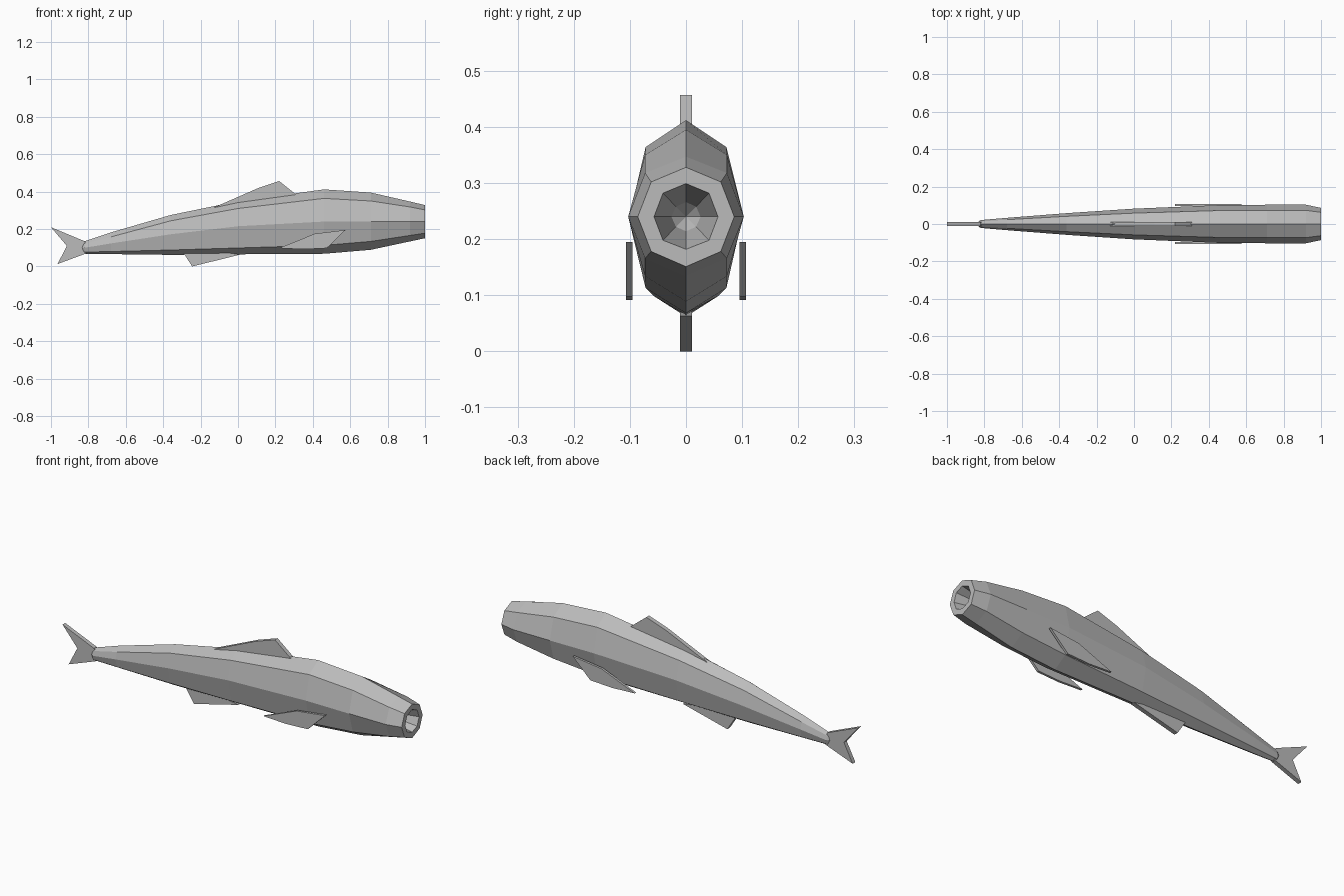
import bpy, bmesh

grey = bpy.data.materials.new("grey")
grey.diffuse_color = (0.5, 0.5, 0.5, 1)


def finish(bm, name):
    bmesh.ops.recalc_face_normals(bm, faces=bm.faces)
    me = bpy.data.meshes.new(name)
    bm.to_mesh(me)
    bm.free()
    me.materials.append(grey)
    ob = bpy.data.objects.new(name, me)
    bpy.context.collection.objects.link(ob)
    return ob


def ring(bm, x, half, top, upper, mid, lower, bottom, diag):
    # eight-sided cross-section
    pts = [(0, top), (diag, upper), (half, mid), (diag, lower),
           (0, bottom), (-diag, lower), (-half, mid), (-diag, upper)]
    return [bm.verts.new((x, y, z)) for y, z in pts]


# body sections: x, half width, top, upper edge, middle, lower edge, bottom, edge half width
sections = [
    (-0.835, 0.010, 0.115, 0.110, 0.100, 0.090, 0.082, 0.007),
    (-0.82, 0.021, 0.135, 0.122, 0.100, 0.077, 0.068, 0.014),
    (-0.68, 0.033, 0.182, 0.158, 0.123, 0.080, 0.066, 0.023),
    (-0.36, 0.058, 0.275, 0.244, 0.172, 0.088, 0.062, 0.041),
    (0.00, 0.082, 0.349, 0.310, 0.215, 0.099, 0.065, 0.058),
    (0.46, 0.101, 0.412, 0.364, 0.240, 0.113, 0.068, 0.072),
    (0.71, 0.103, 0.395, 0.350, 0.240, 0.134, 0.089, 0.073),
    (0.92, 0.103, 0.347, 0.318, 0.240, 0.166, 0.134, 0.073),
    (1.00, 0.086, 0.328, 0.302, 0.240, 0.178, 0.151, 0.062),
    # mouth rim and hollow throat
    (1.00, 0.057, 0.299, 0.282, 0.240, 0.198, 0.182, 0.041),
    (0.86, 0.026, 0.266, 0.258, 0.240, 0.222, 0.214, 0.018),
]
bm = bmesh.new()
rings = [ring(bm, *s) for s in sections]
for a, b in zip(rings, rings[1:]):
    for i in range(8):
        j = (i + 1) % 8
        bm.faces.new((a[i], a[j], b[j], b[i]))
bm.faces.new(rings[0])
throat = bm.verts.new((0.83, 0, 0.24))
for i in range(8):
    bm.faces.new((rings[-1][i], rings[-1][(i + 1) % 8], throat))
finish(bm, "body")


def fin(name, outline, y0, y1):
    # flat plate from a side outline
    bm = bmesh.new()
    face = bm.faces.new([bm.verts.new((x, y0, z)) for x, z in outline])
    ext = bmesh.ops.extrude_face_region(bm, geom=[face])
    new = [g for g in ext["geom"] if isinstance(g, bmesh.types.BMVert)]
    bmesh.ops.translate(bm, verts=new, vec=(0, y1 - y0, 0))
    return finish(bm, name)


fin("back_fin", [(-0.13, 0.315), (0.11, 0.42), (0.22, 0.457), (0.31, 0.385),
                 (0.25, 0.36), (0.0, 0.32)], -0.011, 0.011)
fin("belly_fin", [(-0.29, 0.07), (-0.245, 0.0), (0.01, 0.063), (-0.10, 0.08)],
    -0.011, 0.011)
fin("tail_fin", [(-1.0, 0.21), (-0.82, 0.135), (-0.80, 0.10), (-0.81, 0.07),
                 (-0.965, 0.013), (-0.915, 0.11)], -0.011, 0.011)
for side, name in ((-1, "right_side_fin"), (1, "left_side_fin")):
    fin(name, [(0.22, 0.098), (0.41, 0.175), (0.575, 0.195), (0.475, 0.098),
               (0.35, 0.092)], side * 0.095, side * 0.107)
